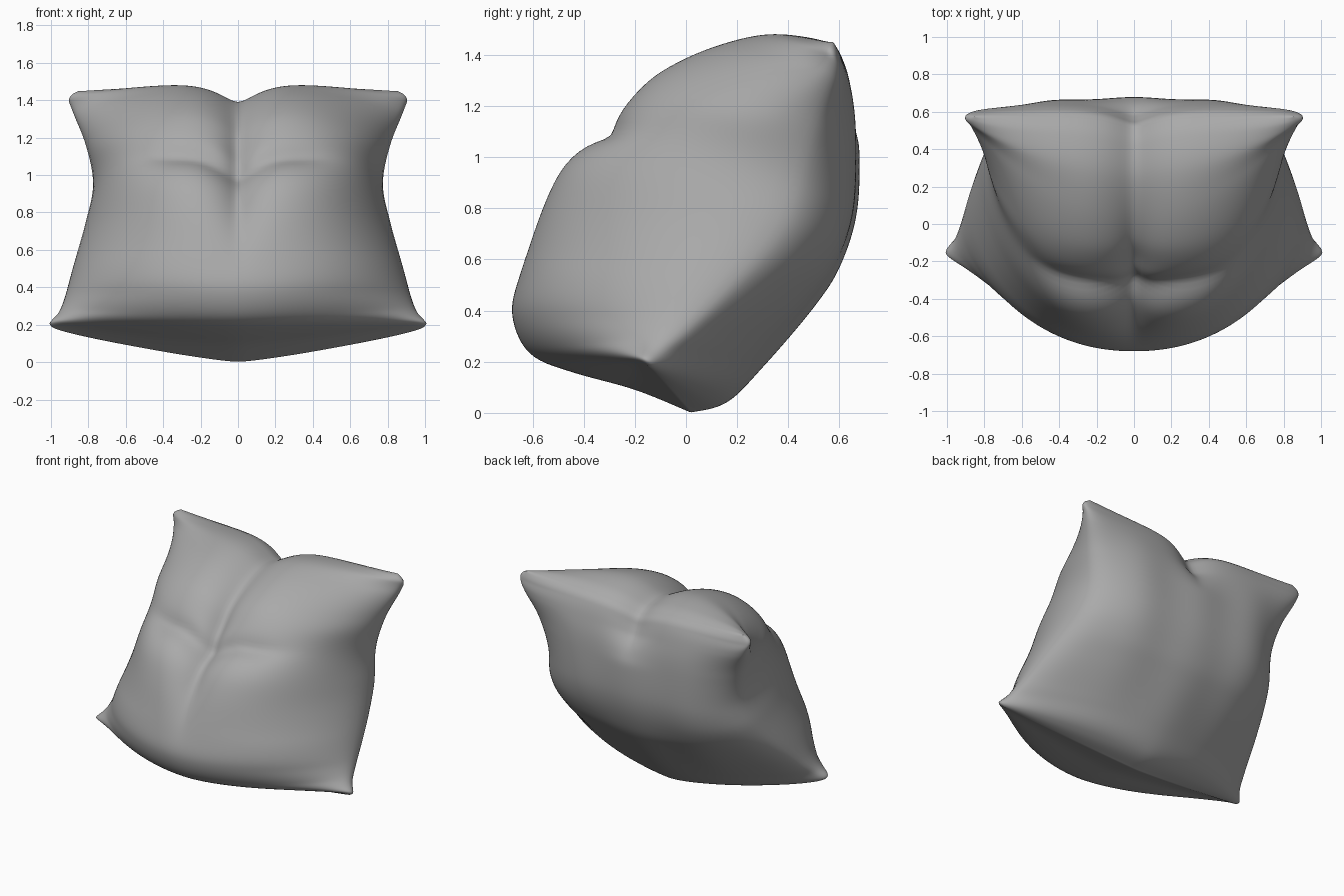
import bpy, bmesh, math
from mathutils import Vector

cube = bpy.data.objects.get("Cube")
if cube:
    bpy.data.objects.remove(cube, do_unlink=True)

ROWS, COLUMNS = 110, 48
FACING = Vector((0, -.864, .504))

# Side seam: (v, x, y, z) from the bottom corner to the top corner
SEAM = [(0, .99, -.15, .185), (.05, 1.015, -.15, .21), (.1, .97, -.1, .26), (.17, .935, -.01, .34),
        (.3, .885, .15, .52), (.46, .82, .3, .75), (.62, .78, .37, .95),
        (.78, .82, .45, 1.16), (.9, .89, .55, 1.34), (.96, .91, .57, 1.41), (1, .86, .575, 1.45)]
# Middle profiles: (v, y, z), where v is the matching place on the seam
FRONT = [(0, .02, 0), (.02, -.2, .09), (.05, -.45, .16), (.09, -.61, .23), (.17, -.68, .38),
         (.28, -.65, .56), (.42, -.58, .79), (.53, -.49, .97), (.62, -.36, 1.11),
         (.7, -.25, 1.21), (.8, -.11, 1.34), (.88, .09, 1.44), (.94, .3, 1.49),
         (.98, .48, 1.47), (1, .57, 1.43)]
BACK = [(0, .02, 0), (.04, .16, .04), (.12, .3, .18), (.3, .5, .42), (.42, .6, .58),
        (.57, .665, .8), (.77, .67, 1.1), (.89, .645, 1.28), (.97, .61, 1.39), (1, .57, 1.43)]


def curve_at(points, v):
    """Smooth curve through the points, at parameter v."""
    i = max(k for k in range(len(points) - 1) if k == 0 or points[k][0] <= v)
    a, b, c, d = (Vector(points[max(0, min(len(points) - 1, i + k))][1:]) for k in (-1, 0, 1, 2))
    f = (v - points[i][0]) / (points[i + 1][0] - points[i][0])
    m, n = (c - a) / 2, (d - b) / 2
    g = f * f
    h = g * f
    return b * (2 * h - 3 * g + 1) + m * (h - 2 * g + f) + c * (3 * g - 2 * h) + n * (h - g)


def ramp(a, b, t):
    t = max(0, min(1, (t - a) / (b - a)))
    return t * t * (3 - 2 * t)


def rounded(t):
    """One in the middle, dropping to zero at -1 and 1 like a blunt edge."""
    return math.sqrt(max(0, 1 - abs(t) ** 10))


def crease(x, v, front):
    """Depth of the pressed-in cross on the front and the dip in the top edge."""
    ax = abs(x)
    dip = .115 * ramp(.72, .95, v) * math.exp(-(ax / .14) ** 1.3)
    if not front:
        return dip
    upright = .13 * ramp(.2, .58, v) * (1 - ramp(.72, .95, v)) * math.exp(-(ax / .09) ** 1.1)
    off = v - .635 + .05 * math.exp(-(x / .15) ** 2)
    across = .065 * (1 - ramp(.3, .68, ax)) * math.exp(-(abs(off) / .04) ** 1.4)
    return dip + upright + across * (1 - .25 * math.exp(-(ax / .1) ** 2))


def surface_point(profile, v, s, front):
    seam = curve_at(SEAM, v)
    mid = Vector((0, *curve_at(profile, v)))
    # Fullness across the width: pointed at the corners, round between them
    middle = ramp(0, .3, v) * (1 - ramp(.7, 1, v))
    flat = .2 * ramp(.3, .6, v)
    a = max(0, (abs(s) - flat) / (1 - flat))
    if front:
        power = 1.25 + .4 * ramp(0, .1, v) + .75 * middle
        fall = .95 - .3 * middle + .3 * ramp(.7, .92, v) * (1 - ramp(.94, 1, v))
    else:
        power = 1.25 + .55 * ramp(0, .1, v) + .7 * ramp(.1, .5, v)
        fall = .95 - .4 * ramp(.1, .5, v)
    # Both sheets share the same edge at the top and bottom
    top = ramp(.9, 1, v)
    power += (1.8 - power) * top
    fall += (.9 - fall) * top
    fill = max(0, 1 - a ** power) ** fall
    x = s * seam.x
    pull = (Vector((0, .05, .75)) - mid).normalized() * crease(x, v, front)
    p = seam.lerp(mid, fill) + pull * fill
    # Blunt thickness along the side seams and in the corners
    p += FACING * (.05 if front else -.05) * (1 - fill) * rounded(s) * rounded(2 * v - 1)
    if not front:
        p.y += .006 * math.cos(x * 13) * fill * middle
    p.x = x
    return p


# Cushion shell: one closed ring of rows per column, rows closer at both ends
levels = [r / ROWS - .85 * math.sin(math.tau * r / ROWS) / math.tau for r in range(ROWS + 1)]
bm = bmesh.new()
rings = []
for c in range(-COLUMNS, COLUMNS + 1):
    s = math.sin(c / COLUMNS * math.pi / 2) * .5 + c / COLUMNS * .5
    up = [surface_point(FRONT, v, s, True) for v in levels]
    down = [surface_point(BACK, v, s, False) for v in levels[-2:0:-1]]
    rings.append([bm.verts.new(p) for p in up + down])
for one, two in zip(rings, rings[1:]):
    for k in range(len(one)):
        n = (k + 1) % len(one)
        bm.faces.new((one[k], one[n], two[n], two[k]))

# Sew the side seams, then soften the whole shell
bmesh.ops.remove_doubles(bm, verts=bm.verts[:], dist=.0005)
for _ in range(4):
    bmesh.ops.smooth_vert(bm, verts=bm.verts[:], factor=.5,
                          use_axis_x=True, use_axis_y=True, use_axis_z=True)
bmesh.ops.recalc_face_normals(bm, faces=bm.faces[:])
mesh = bpy.data.meshes.new("cushion")
bm.to_mesh(mesh)
bm.free()
cushion = bpy.data.objects.new("cushion", mesh)
bpy.context.collection.objects.link(cushion)

# Plain fabric colour
fabric = bpy.data.materials.new("grey fabric")
fabric.use_nodes = True
grey = (.4, .4, .4, 1)
fabric.diffuse_color = grey
fabric.node_tree.nodes["Principled BSDF"].inputs["Base Color"].default_value = grey
mesh.materials.append(fabric)

bpy.context.view_layer.objects.active = cushion
cushion.select_set(True)
bpy.ops.object.shade_smooth()
